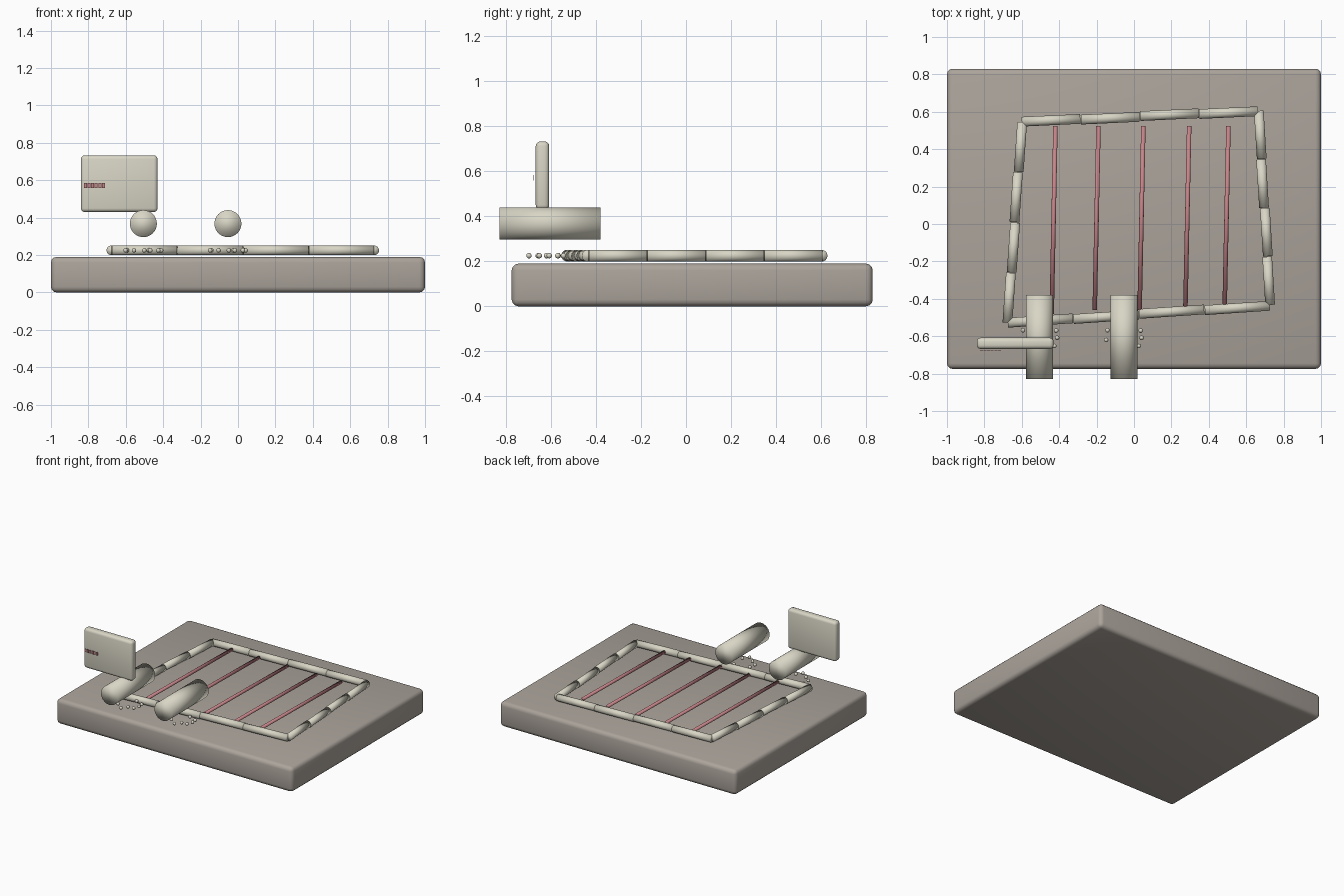
import bpy
from mathutils import Vector

cube = bpy.data.objects.get("Cube")
if cube:
    bpy.data.objects.remove(cube, do_unlink=True)


def material(name, rgb):
    m = bpy.data.materials.new(name)
    m.use_nodes = True
    m.diffuse_color = (*rgb, 1)
    m.node_tree.nodes["Principled BSDF"].inputs["Base Color"].default_value = (*rgb, 1)
    return m


stone = material("warm grey stone", (0.41, 0.37, 0.33))
cream = material("pale cream", (0.69, 0.67, 0.56))
red = material("dusty red", (0.56, 0.23, 0.25))


def box(name, low, high, mat, bevel=0):
    low, high = Vector(low), Vector(high)
    bpy.ops.mesh.primitive_cube_add(size=1, location=(low + high) / 2)
    ob = bpy.context.object
    ob.name = name
    ob.scale = high - low
    bpy.ops.object.transform_apply(location=False, rotation=False, scale=True)
    ob.data.materials.append(mat)
    if bevel:
        mod = ob.modifiers.new("rounded edges", "BEVEL")
        mod.width = bevel
        mod.segments = 3
        bpy.ops.object.modifier_apply(modifier=mod.name)
        bpy.ops.object.shade_smooth()
    return ob


def rod(name, start, end, radius, mat, sides=32):
    start, end = Vector(start), Vector(end)
    axis = end - start
    bpy.ops.mesh.primitive_cylinder_add(vertices=sides, radius=radius, depth=axis.length,
                                        location=(start + end) / 2)
    ob = bpy.context.object
    ob.name = name
    ob.rotation_euler = axis.to_track_quat("Z", "Y").to_euler()
    ob.data.materials.append(mat)
    # Fully smooth, so the flat ends read as softly domed
    bpy.ops.object.shade_smooth()
    return ob


# Slab
box("base_slab", (-1, -0.775, 0), (1, 0.83, 0.19), stone, 0.03)

# Skewed frame, four slightly misaligned rods on each side
LEVEL = 0.225
back_left, back_right = Vector((-0.60, 0.545, LEVEL)), Vector((0.665, 0.605, LEVEL))
front_left, front_right = Vector((-0.675, -0.53, LEVEL)), Vector((0.73, -0.435, LEVEL))
sides = {
    "back": (back_left, back_right),
    "right_end": (back_left, front_left),
    "left_end": (back_right, front_right),
    "front": (front_left, front_right),
}
for side, (a, b) in sides.items():
    for i in range(4):
        step = (b - a) / 4
        wobble = Vector((step.y, -step.x, 0)).normalized() * (0.002 if i % 2 else -0.002)
        rod(f"frame_{side}_{i + 1}", a + step * i + wobble, a + step * (i + 0.99) + wobble,
            0.026, cream)

# Red bars across the frame
for i, (x, y) in enumerate([(-0.42, -0.48), (-0.19, -0.46), (0.05, -0.46),
                            (0.295, -0.44), (0.505, -0.43)]):
    rod(f"cross_bar_{i + 1}", (x, 0.525, LEVEL), (x - 0.02, y, LEVEL), 0.012, red, 16)

# Two rollers, each above a loose ring of beads
beads = [(-0.088, 0.037), (-0.095, -0.015), (-0.05, -0.05), (0.005, -0.093),
         (0.037, -0.052), (0.08, -0.047), (0.095, -0.003), (0.09, 0.035), (0.03, 0.06)]
for label, x in (("right", -0.506), ("left", -0.054)):
    rod(f"{label}_roller", (x, -0.83, 0.368), (x, -0.38, 0.368), 0.072, cream, 48)
    for i, (dx, dy) in enumerate(beads):
        bpy.ops.mesh.primitive_uv_sphere_add(segments=16, ring_count=10, radius=0.012,
                                             location=(x + dx, -0.605 + dy, LEVEL))
        bead = bpy.context.object
        bead.name = f"{label}_bead_{i + 1}"
        bead.data.materials.append(cream)
        bpy.ops.object.shade_smooth()

# Upright panel with a small broken red mark in front of it
box("sign_panel", (-0.84, -0.668, 0.43), (-0.43, -0.608, 0.733), cream, 0.02)
for i in range(6):
    x = -0.823 + i * 0.019
    box(f"panel_mark_{i + 1}", (x, -0.678, 0.559), (x + 0.016, -0.676, 0.584), red)
